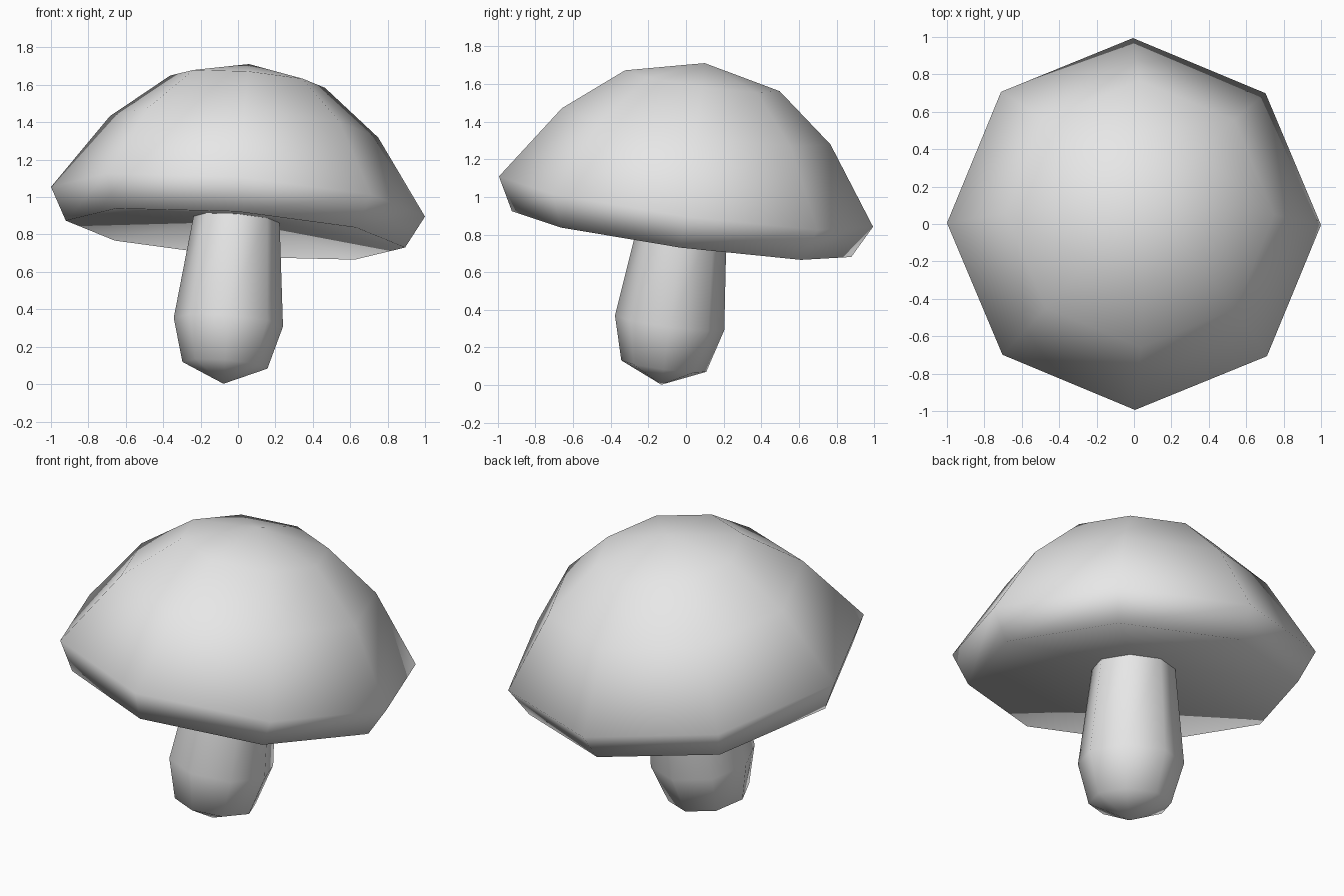
import bpy
import bmesh
from math import cos, sin, tau
from mathutils import Vector, Matrix

default_cube = bpy.data.objects.get("Cube")
if default_cube:
    bpy.data.objects.remove(default_cube, do_unlink=True)

SIDES = 8
AXIS = Vector((0.08, 0.135, 1.0))        # the whole mushroom leans this way
TILT = Vector((0, 0, 1)).rotation_difference(AXIS).to_matrix().to_4x4()
PLACE = Matrix.Translation((0, 0, 0.975)) @ TILT   # origin at the widest rim

grey = bpy.data.materials.new("plain_grey")
grey.use_nodes = True
colour = (0.8, 0.8, 0.8, 1.0)
grey.diffuse_color = colour
grey.node_tree.nodes["Principled BSDF"].inputs["Base Color"].default_value = colour


def lathe(name, profile):
    """Turn a (radius, height) profile; radius 0 makes a single pole vertex."""
    bm = bmesh.new()
    rings = []
    for r, h in profile:
        count = SIDES if r else 1
        rings.append([bm.verts.new((r * cos(tau * i / SIDES), r * sin(tau * i / SIDES), h))
                      for i in range(count)])
    for a, b in zip(rings, rings[1:]):
        for i in range(SIDES):
            j = (i + 1) % SIDES
            corners = [a[i % len(a)], a[j % len(a)], b[j % len(b)], b[i % len(b)]]
            bm.faces.new(list(dict.fromkeys(corners)))
    bmesh.ops.recalc_face_normals(bm, faces=bm.faces[:])
    bm.transform(PLACE)
    for face in bm.faces:
        face.smooth = True
    mesh = bpy.data.meshes.new(name)
    bm.to_mesh(mesh)
    bm.free()
    mesh.materials.append(grey)
    obj = bpy.data.objects.new(name, mesh)
    bpy.context.collection.objects.link(obj)
    return obj


# Cap: hollowed underside, short lip, wide rim, rounded dome
lathe("cap", [(0, -0.07), (0.91, -0.175), (1.003, 0),
              (0.72, 0.405), (0.415, 0.65), (0, 0.745)])

# Stem: pointed foot, bulge, taper up into the cap
lathe("stem", [(0, -0.985), (0.228, -0.885), (0.293, -0.652),
               (0.228, -0.07), (0.22, 0.0), (0, 0.02)])
